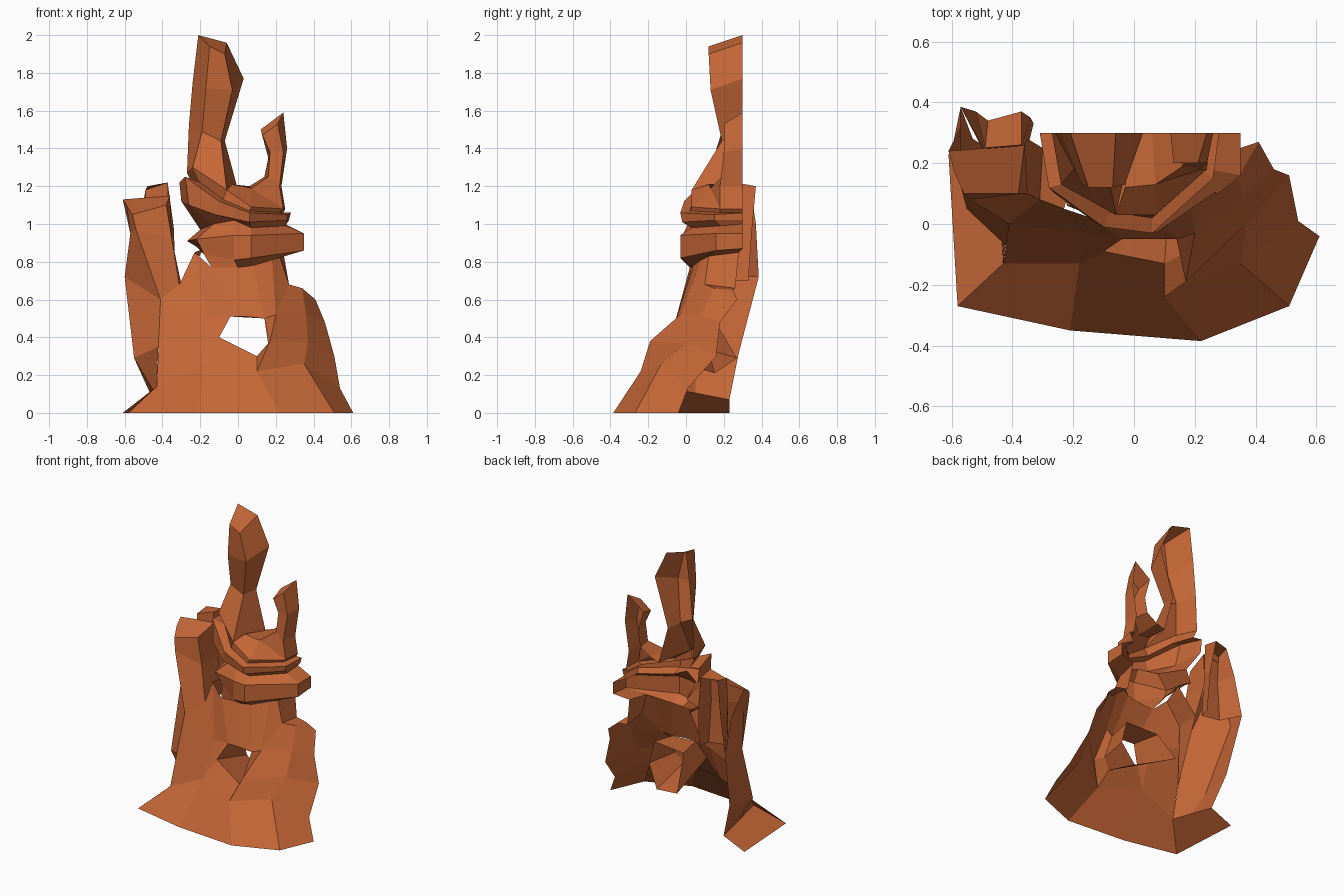
import bpy, bmesh

rock = bpy.data.materials.new("red_rock")
rock.diffuse_color = (0.56, 0.135, 0.038, 1)


def sheet(name, rows, cap=False, closed=False):
    """Loft a flat-faced open shell through rows of points running left, front, right."""
    bm = bmesh.new()
    grid = [[bm.verts.new(p) for p in row] for row in rows]
    for low, high in zip(grid, grid[1:]):
        n = len(low)
        for j in range(n if closed else n - 1):
            k = (j + 1) % n
            bm.faces.new((low[j], low[k], high[k], high[j]))
    if cap:
        bm.faces.new(grid[-1])
    bmesh.ops.remove_doubles(bm, verts=bm.verts, dist=0.002)
    mesh = bpy.data.meshes.new(name)
    bm.to_mesh(mesh)
    bm.free()
    mesh.materials.append(rock)
    obj = bpy.data.objects.new(name, mesh)
    bpy.context.collection.objects.link(obj)
    return obj


# Flared foot of the outcrop
sheet("base_skirt", [
    [(-.61, .23, 0), (-.58, -.27, 0), (-.21, -.35, 0), (.22, -.385, 0),
     (.51, -.27, 0), (.61, -.04, 0)],
    [(-.45, .23, .07), (-.43, -.13, .14), (-.18, -.13, .26), (.1, -.24, .22),
     (.35, -.13, .26), (.54, .01, .13)],
])

# Arch opening with its tunnel wall
hole = [(-.1, -.09, .4), (-.04, -.05, .51), (.14, -.05, .5), (.16, -.1, .36), (.1, -.13, .3)]
inner = [(-.12, .27, .29), (-.08, .14, .51), (.16, .12, .52), (.2, .12, .36), (.12, .15, .21)]
sheet("arch_tunnel", [hole, inner], closed=True)
sheet("arch_sill", [[(-.18, -.13, .26), (.1, -.24, .22)], [hole[0], hole[4]]])
sheet("arch_right_jamb", [
    [hole[4], (.1, -.24, .22)],
    [hole[3], (.17, -.19, .38)],
    [hole[2], (.2, -.03, .52)],
])

# Left leg of the arch, rising into the neck
sheet("arch_left_leg", [
    [(-.43, -.13, .14), (-.18, -.13, .26), hole[0]],
    [(-.41, .0, .6), (-.16, -.03, .5), hole[1]],
    [(-.31, .08, .68), (-.23, .05, .85), (-.14, .02, .77)],
])
sheet("left_leg_return", [
    [(-.3, .25, .68), (-.31, .08, .68)],
    [(-.18, .22, .87), (-.23, .05, .85)],
])

# Neck above the arch
neck_top = [(-.14, .02, .77), (.0, .03, .77), (.08, .04, .78),
            (.18, .08, .81), (.22, .12, .83), (.24, .28, .85)]
sheet("neck", [
    [hole[1], (.05, -.05, .51), hole[2], (.2, -.03, .52), (.27, .1, .68), (.27, .26, .66)],
    neck_top,
])

# Right shoulder
sheet("right_shoulder", [
    [(.1, -.24, .22), (.35, -.13, .26), (.54, .01, .13)],
    [(.17, -.19, .38), (.37, .0, .37), (.51, .16, .3)],
    [(.2, -.03, .52), (.36, .08, .52), (.46, .18, .48)],
    [(.27, .1, .68), (.34, .15, .66), (.41, .27, .6)],
    [(.27, .26, .66), (.35, .25, .65), (.41, .27, .6)],
])

# Left pillar and the stub behind it
sheet("left_pillar", [
    [(-.45, .23, .07), (-.44, .05, .105), (-.43, -.13, .14), (-.43, -.13, .14), (-.43, -.13, .14)],
    [(-.53, .28, .32), (-.55, .05, .29), (-.422, -.07, .35), (-.422, -.07, .35), (-.422, -.07, .35)],
    [(-.57, .385, .72), (-.6, .24, .72), (-.41, .0, .6), (-.31, .08, .68), (-.3, .25, .68)],
    [(-.57, .32, .95), (-.57, .18, .95), (-.54, .08, .97), (-.35, .1, .92), (-.35, .28, .92)],
    [(-.61, .24, 1.13), (-.59, .17, 1.1), (-.56, .1, 1.05), (-.38, .1, 1.1), (-.36, .26, 1.15)],
], cap=True)
sheet("back_stub", [
    [(-.57, .385, .72), (-.5, .25, .72), (-.35, .25, .7), (-.33, .33, .7)],
    [(-.52, .37, 1.0), (-.49, .24, 1.0), (-.37, .25, 1.0), (-.34, .35, .98)],
    [(-.48, .34, 1.2), (-.49, .25, 1.18), (-.37, .26, 1.22), (-.37, .37, 1.2)],
], cap=True)

# Jutting slab
slab_top = [(-.2, .28, .97), (-.13, .08, 1.0), (-.02, .02, 1.02), (.07, .03, .98),
            (.25, .18, .99), (.25, .3, 1.0)]
sheet("slab", [
    [(-.18, .22, .87)] + neck_top[:3] + neck_top[4:],
    [(-.22, .28, .88), (-.18, .08, .84), (-.02, -.02, .81), (.07, -.03, .82), (.35, .16, .86), (.35, .3, .87)],
    [(-.27, .24, .91), (-.22, .06, .92), (-.02, -.02, .94), (.07, -.03, .94), (.35, .16, .95), (.35, .3, .95)],
    slab_top,
])

# Slanting ledge with a groove, and the saddle between the two spires
ledge_top = [(-.27, .3, 1.27), (-.24, .13, 1.3), (-.06, .03, 1.18), (.07, .03, 1.09),
             (.24, .18, 1.08), (.25, .3, 1.08)]
sheet("slanted_ledge", [
    slab_top,
    [(-.3, .3, 1.12), (-.26, .1, 1.1), (-.12, .0, 1.05), (.06, -.02, 1.01), (.26, .15, 1.02), (.27, .3, 1.02)],
    [(-.31, .3, 1.22), (-.28, .12, 1.25), (-.1, -.01, 1.12), (.06, -.03, 1.06), (.26, .15, 1.05), (.28, .3, 1.06)],
    [(-.24, .3, 1.21), (-.2, .14, 1.22), (-.08, .04, 1.13), (.06, .02, 1.07), (.22, .18, 1.06), (.24, .3, 1.06)],
    ledge_top,
])
sheet("saddle", [
    ledge_top[2:4],
    [(-.03, .12, 1.21), (.07, .13, 1.19)],
    [(.0, .3, 1.18), (.06, .3, 1.2)],
])
sheet("saddle_corner", [ledge_top[3:5], [(.07, .13, 1.19), ledge_top[4]]])

# Spires
sheet("tall_spire", [
    ledge_top[:3] + [(.0, .3, 1.18)],
    [(-.26, .3, 1.52), (-.19, .19, 1.49), (-.09, .19, 1.44), (-.07, .3, 1.44)],
    [(-.24, .3, 1.75), (-.17, .13, 1.72), (-.03, .13, 1.71), (.03, .3, 1.77)],
    [(-.21, .3, 2.0), (-.15, .12, 1.94), (-.07, .12, 1.9), (-.06, .3, 1.96)],
], cap=True)
sheet("small_spire", [
    [(.06, .3, 1.2), (.07, .13, 1.19)] + ledge_top[4:],
    [(.14, .3, 1.25), (.16, .19, 1.25), (.22, .18, 1.2), (.23, .3, 1.2)],
    [(.16, .3, 1.35), (.17, .2, 1.38), (.24, .2, 1.38), (.26, .3, 1.4)],
    [(.12, .3, 1.5), (.13, .2, 1.47), (.21, .2, 1.53), (.24, .3, 1.59)],
], cap=True)
